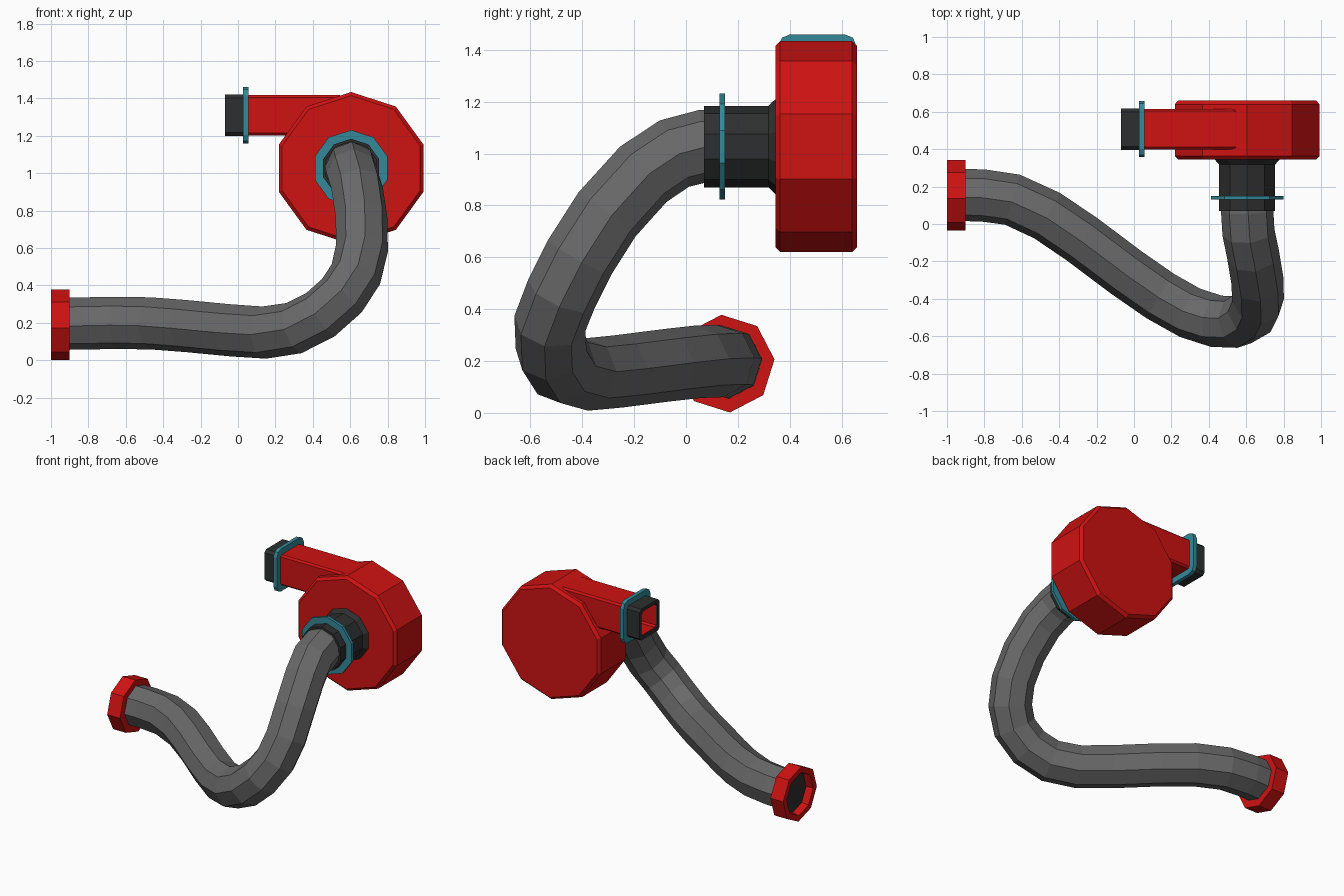
import bpy
from math import cos, sin, pi, radians
from mathutils import Vector

if "Cube" in bpy.data.objects:
    bpy.data.objects.remove(bpy.data.objects["Cube"])


def material(name, rgb):
    m = bpy.data.materials.new(name)
    m.diffuse_color = (*rgb, 1)
    m.use_nodes = True
    m.node_tree.nodes["Principled BSDF"].inputs["Base Color"].default_value = m.diffuse_color
    return m


RED = material("red", (0.62, 0.006, 0.006))
BLACK = material("charcoal", (0.027, 0.028, 0.029))
GREY = material("hose grey", (0.14, 0.14, 0.14))
TEAL = material("teal", (0.035, 0.25, 0.32))


def loft(name, rings, mats, caps=(True, True), rule=None, closed=False):
    """Skin a row of equal-length rings; rule(i) gives the material slot of band i."""
    n = len(rings[0])
    verts = [tuple(p) for r in rings for p in r]
    faces, slots = [], []
    count = len(rings) if closed else len(rings) - 1
    for i in range(count):
        a, b = i * n, ((i + 1) % len(rings)) * n
        for j in range(n):
            k = (j + 1) % n
            faces.append((a + j, a + k, b + k, b + j))
            slots.append(rule(i) if rule else 0)
    if not closed:
        if caps[0]:
            faces.append(tuple(range(n))[::-1])
            slots.append(rule(0) if rule else 0)
        if caps[1]:
            faces.append(tuple(range(len(verts) - n, len(verts))))
            slots.append(rule(count - 1) if rule else 0)
    me = bpy.data.meshes.new(name)
    me.from_pydata(verts, [], faces)
    for m in mats:
        me.materials.append(m)
    for p, s in zip(me.polygons, slots):
        p.material_index = s
    ob = bpy.data.objects.new(name, me)
    bpy.context.collection.objects.link(ob)
    return ob


CX, CZ = 0.605, 1.027   # fan axis, along y


def ring_y(r, y, n=10):
    return [(CX + r * sin(2 * pi * i / n), y, CZ + r * cos(2 * pi * i / n)) for i in range(n)]


def ring_x(r, x, cy=0.153, cz=0.19, n=8, turn=radians(5)):
    return [(x, cy + r * cos(turn + 2 * pi * i / n), cz + r * sin(turn + 2 * pi * i / n))
            for i in range(n)]


def square_x(x, h, c, cy=0.507, cz=1.31, seg=1):
    """Square ring of half-size h with corner radius c."""
    pts = []
    for q in range(4):
        sx, sy = [(1, 1), (-1, 1), (-1, -1), (1, -1)][q]
        for s in range(seg + 1):
            a = pi / 2 * (q + s / seg)
            pts.append((x, cy + sx * (h - c) + c * cos(a), cz + sy * (h - c) + c * sin(a)))
    return pts


# Fan housing with chamfered rims
loft("fan_housing", [ring_y(0.388, 0.345), ring_y(0.407, 0.363),
                     ring_y(0.407, 0.64), ring_y(0.388, 0.66)], [RED])

# Inlet collar, flared at the housing and open at the hose
loft("inlet_collar", [ring_y(r, y) for r, y in
                      [(0.188, 0.35), (0.157, 0.318), (0.157, 0.07), (0.142, 0.07), (0.142, 0.2)]],
     [BLACK], caps=(False, True))
loft("inlet_clamp", [ring_y(0.15, 0.13), ring_y(0.204, 0.13),
                     ring_y(0.204, 0.15), ring_y(0.15, 0.15)], [TEAL], closed=True)

# Outlet duct, sleeve and clamp
loft("outlet_duct", [square_x(x, h, 0.012) for x, h in
                     [(0.57, 0.1), (0.54, 0.108), (0.03, 0.108), (-0.06, 0.09),
                      (-0.06, 0.083), (0.4, 0.083)]], [RED])
loft("outlet_sleeve", [square_x(x, h, 0.018) for x, h in
                       [(0.035, 0.111), (-0.07, 0.111), (-0.07, 0.088), (0.035, 0.088)]],
     [BLACK], closed=True)
loft("outlet_clamp", [square_x(x, h, 0.045, seg=2) for x, h in
                      [(0.028, 0.1), (0.028, 0.15), (0.055, 0.15), (0.055, 0.1)]],
     [TEAL], closed=True)

# Nozzle ring with a dark mouth
loft("nozzle_ring", [ring_x(r, x) for r, x in
                     [(0.135, -0.9), (0.189, -0.9), (0.189, -1.0), (0.148, -1.0), (0.14, -0.95)]],
     [RED], caps=(False, False))
loft("nozzle_mouth", [ring_x(0.14, -0.95), ring_x(0.135, -0.94)], [BLACK])

# Hose: an octagon swept along its bent path
path = [Vector(p) for p in [
    (-0.94, 0.155, 0.195), (-0.81, 0.153, 0.197), (-0.65, 0.13, 0.20), (-0.465, 0.045, 0.197),
    (-0.28, -0.08, 0.183), (-0.04, -0.26, 0.16), (0.14, -0.385, 0.148), (0.30, -0.475, 0.172),
    (0.44, -0.52, 0.243), (0.555, -0.525, 0.345), (0.63, -0.48, 0.46), (0.663, -0.41, 0.60),
    (0.66, -0.305, 0.765), (0.637, -0.165, 0.92), (0.612, -0.045, 1.0), (0.605, 0.07, 1.03),
    (0.605, 0.19, 1.03)]]
rings, side, last = [], Vector((0, 1, 0)), Vector((1, 0, 0))
for i, p in enumerate(path):
    a = (p - path[max(i - 1, 0)]).normalized()
    b = (path[min(i + 1, len(path) - 1)] - p).normalized()
    tan = (a + b).normalized()
    if i in (0, len(path) - 1):
        tan = Vector((1, 0, 0)) if i == 0 else Vector((0, 1, 0))
    side = last.rotation_difference(tan) @ side      # carry the frame without twist
    side = (side - tan * side.dot(tan)).normalized()
    up = tan.cross(side)
    last = tan
    rings.append([p + 0.14 * (side * cos(radians(5) + k * pi / 4) + up * sin(radians(5) + k * pi / 4))
                  for k in range(8)])
loft("hose", rings, [GREY])
